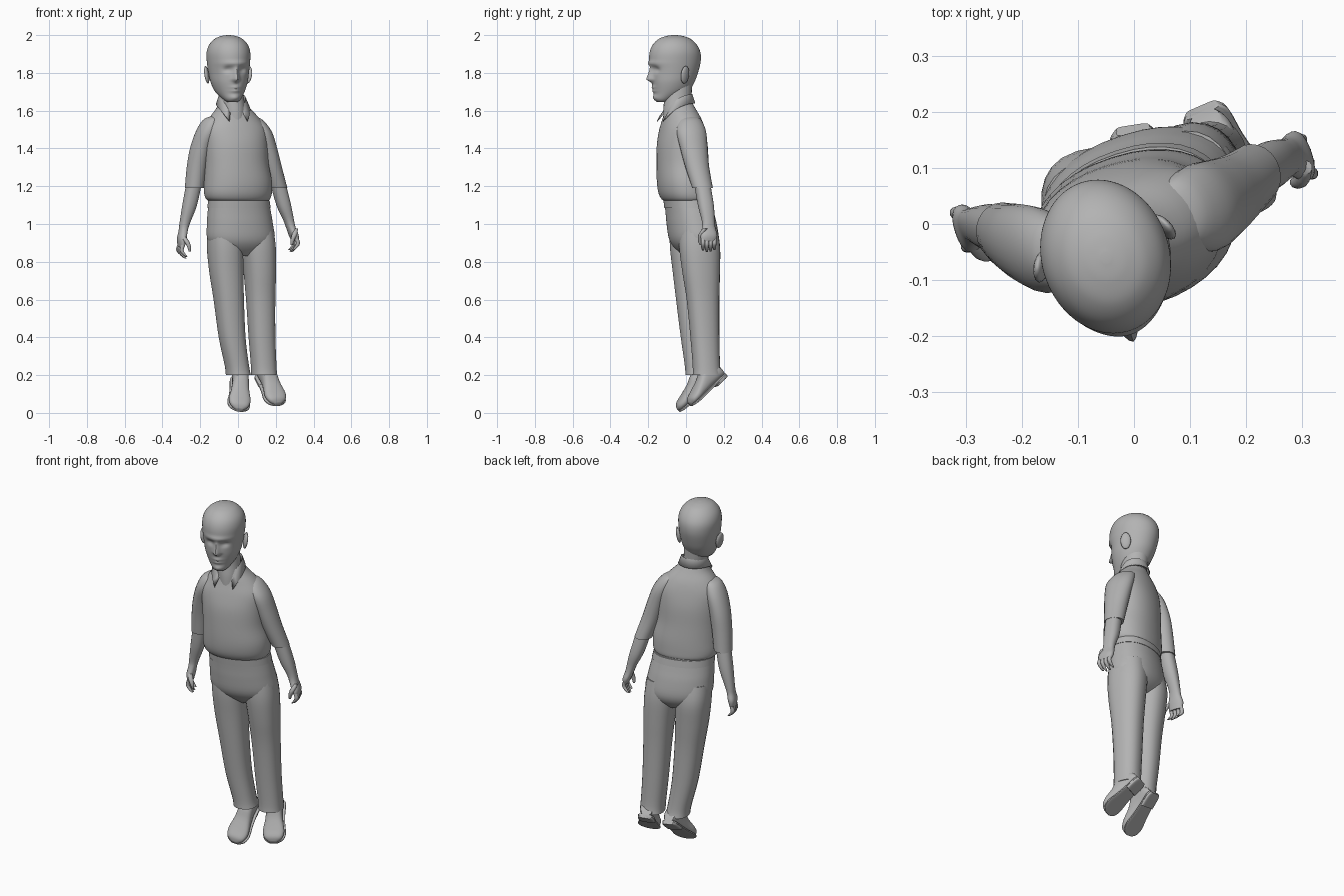
import bpy, bmesh, math
from mathutils import Matrix, Vector

if "Cube" in bpy.data.objects:
    bpy.data.objects.remove(bpy.data.objects["Cube"], do_unlink=True)

YAW = math.radians(18)  # the whole figure is turned slightly to its left

grey = bpy.data.materials.new("plain grey")
grey.use_nodes = True
grey.diffuse_color = (0.45, 0.45, 0.45, 1)
grey.node_tree.nodes["Principled BSDF"].inputs["Base Color"].default_value = grey.diffuse_color


def finish(name, bm, angle=50):
    """Turn a bmesh into a smooth shaded grey object."""
    bmesh.ops.recalc_face_normals(bm, faces=bm.faces)
    mesh = bpy.data.meshes.new(name)
    bm.to_mesh(mesh)
    bm.free()
    mesh.materials.append(grey)
    obj = bpy.data.objects.new(name, mesh)
    bpy.context.collection.objects.link(obj)
    bpy.ops.object.select_all(action='DESELECT')
    obj.select_set(True)
    bpy.context.view_layer.objects.active = obj
    bpy.ops.object.shade_smooth_by_angle(angle=math.radians(angle))
    return obj


def smooth_rows(rows, steps):
    """Catmull-Rom interpolation between cross-section rows."""
    rows = [Vector(r) for r in rows]
    result = []
    for i in range(len(rows) - 1):
        a, b, c, d = rows[max(i - 1, 0)], rows[i], rows[i + 1], rows[min(i + 2, len(rows) - 1)]
        for k in range(steps):
            t = k / steps
            result.append(b + (c - a) * (t / 2) + (a * 2 - b * 5 + c * 4 - d) * (t * t / 2)
                          + (b * 3 - a - c * 3 + d) * (t ** 3 / 2))
    return result + [rows[-1]]


def loft(name, rows, sides=24, steps=4, power=2, yaw=YAW, frame=None, warp=None):
    """Skin rings given as (height, centre x, centre y, half width, half depth)."""
    bm = bmesh.new()
    turn = Matrix.Rotation(yaw, 3, 'Z')
    rings = []
    for z, cx, cy, rx, ry in smooth_rows(rows, steps):
        ring = []
        for i in range(sides):
            a = math.tau * i / sides
            c, s = math.cos(a), math.sin(a)
            edge = Vector((math.copysign(abs(c) ** (2 / power), c) * rx,
                           math.copysign(abs(s) ** (2 / power), s) * ry, 0))
            co = turn @ edge + Vector((cx, cy, z))
            if warp:
                co = warp(co)
            ring.append(bm.verts.new(frame @ co if frame else co))
        rings.append(ring)
    for low, high in zip(rings, rings[1:]):
        for i in range(sides):
            j = (i + 1) % sides
            bm.faces.new((low[i], low[j], high[j], high[i]))
    bm.faces.new(rings[0])
    bm.faces.new(rings[-1])
    return finish(name, bm)


def bump(value, width):
    return math.exp(-(value / width) ** 2)


def face_shape(co):
    """Push nose, brow, lips and chin out of the head and press the eyes in."""
    x, y, z = co
    if y < 0:
        ramp = (1.84 - z) / 0.075 if z > 1.765 else (z - 1.745) / 0.02
        y -= 0.034 * max(0, ramp) * bump(x, 0.009 + 0.009 * max(0, min(1, ramp)))
        y -= 0.008 * bump(x, 0.07) * bump(z - 1.85, 0.013)
        y += 0.014 * bump(abs(x) - 0.04, 0.022) * bump(z - 1.818, 0.016)
        for lip in (1.723, 1.704):
            y -= 0.008 * bump(x, 0.026) * bump(z - lip, 0.007)
        y -= 0.009 * bump(x, 0.03) * bump(z - 1.668, 0.015)
    return Vector((x, y, z))


# Head, from (height, front, back, half width)
head_frame = Matrix.Translation((-0.05, -0.06, 0)) @ Matrix.Rotation(YAW, 4, 'Z')
profile = [(1.645, -.095, -.04, .025), (1.66, -.108, -.01, .045), (1.7, -.115, .07, .076),
           (1.75, -.124, .105, .096), (1.8, -.128, .125, .105), (1.86, -.137, .14, .112),
           (1.91, -.134, .138, .113), (1.95, -.117, .118, .1), (1.98, -.085, .085, .072),
           (1.995, -.045, .045, .038), (2, -.01, .01, .008)]
loft("head", [(z, 0, (f + b) / 2, w, (b - f) / 2) for z, f, b, w in profile],
     sides=96, steps=7, yaw=0, frame=head_frame, warp=face_shape)

# Ears
for side, label in ((1, "left"), (-1, "right")):
    bm = bmesh.new()
    bmesh.ops.create_uvsphere(bm, u_segments=16, v_segments=10, radius=1)
    place = (head_frame @ Matrix.Translation((side * 0.115, 0.02, 1.79))
             @ Matrix.Rotation(side * 0.45, 4, 'Z') @ Matrix.Rotation(side * 0.15, 4, 'Y')
             @ Matrix.Diagonal((0.012, 0.028, 0.047, 1)))
    bmesh.ops.transform(bm, matrix=place, verts=bm.verts)
    finish(label + "_ear", bm)

# Neck
loft("neck", [(1.52, -.02, -.045, .06, .075), (1.6, -.025, -.045, .064, .076),
              (1.67, -.035, -.043, .066, .073), (1.76, -.045, -.04, .068, .075)])

# Shirt body
loft("shirt", [(1.12, .003, .005, .155, .11), (1.135, 0, 0, .174, .124), (1.17, 0, -.007, .183, .132),
               (1.23, 0, -.012, .182, .135), (1.32, -.008, -.018, .172, .132),
               (1.42, -.012, -.02, .172, .127), (1.5, -.015, -.02, .17, .112),
               (1.56, -.02, -.022, .135, .095), (1.61, -.025, -.03, .092, .078),
               (1.64, -.03, -.035, .072, .068)], sides=36, power=2.2)

# Shirt collar, a folded strip open at the throat
bm = bmesh.new()
collar_frame = Matrix.Translation((-0.03, -0.037, 0)) @ Matrix.Rotation(YAW, 4, 'Z')
strip = []
COUNT = 24
for i in range(COUNT + 1):
    t = 2 * i / COUNT - 1
    a = t * math.radians(155)
    lean = t ** 4
    column = []
    for radius, z in ((0.066, 1.645 - 0.07 * lean), (0.071, 1.688 - 0.09 * lean),
                      (0.086 + 0.032 * lean, 1.64 - 0.095 * lean)):
        co = Vector((math.sin(a) * radius, math.cos(a) * radius, z))
        column.append(bm.verts.new(collar_frame @ co))
    strip.append(column)
for left, right in zip(strip, strip[1:]):
    for k in range(2):
        bm.faces.new((left[k], right[k], right[k + 1], left[k + 1]))
collar = finish("collar", bm)
collar.modifiers.new("cloth thickness", 'SOLIDIFY').thickness = 0.005

# Sleeves
loft("right_sleeve", [(1.57, -.125, -.05, .02, .03), (1.55, -.14, -.05, .045, .06),
                      (1.49, -.165, -.047, .056, .078), (1.4, -.197, -.035, .056, .072),
                      (1.3, -.217, -.025, .054, .062), (1.19, -.231, -.016, .05, .055)])
loft("left_sleeve", [(1.57, .07, .02, .02, .03), (1.55, .085, .022, .045, .06),
                     (1.49, .12, .028, .056, .08), (1.4, .15, .042, .056, .074),
                     (1.3, .178, .06, .054, .064), (1.19, .213, .088, .048, .055)])

# Forearms running into palms
loft("right_forearm", [(1.23, -.23, -.015, .04, .042), (1.1, -.256, -.006, .038, .041),
                       (1, -.283, -.002, .026, .032), (.96, -.291, -.005, .022, .034),
                       (.92, -.298, -.008, .022, .044), (.88, -.3, -.01, .014, .038)], power=2.3)
loft("left_forearm", [(1.23, .208, .083, .04, .042), (1.1, .242, .105, .038, .042),
                      (1.02, .268, .117, .027, .034), (.98, .28, .12, .023, .036),
                      (.94, .295, .121, .022, .046), (.91, .302, .12, .014, .04)], power=2.3)

# Fingers and thumbs curling inwards
for side, label, palm in ((-1, "right", Vector((-.3, -.01, .89))), (1, "left", Vector((.3, .12, .925)))):
    across = Vector((-math.sin(YAW), math.cos(YAW), 0))
    inward = Vector((-side, 0, 0))
    for n in range(4):
        root = palm + across * (n - 1.5) * 0.021
        reach = 0.075 - 0.008 * abs(n - 1.3)
        path = [(0, 0, .011), (.45, -.008, .011), (.8, .006, .009), (1, .02, .005)]
        rows = []
        for part, curl, radius in path:
            p = root + inward * curl
            rows.append((p.z - reach * part, p.x, p.y, radius, radius))
        loft(f"{label}_finger_{n + 1}", rows, sides=10, steps=3)
    rows = []
    for drop, forward, curl, radius in ((-.05, .02, 0, .012), (-.02, .042, .014, .014),
                                        (.01, .048, .026, .011), (.035, .046, .03, .006)):
        p = palm - across * forward + inward * curl
        rows.append((p.z - drop, p.x, p.y, radius, radius))
    loft(label + "_thumb", rows, sides=10, steps=3)

# Trousers: hips, waistband and two legs
loft("trouser_hips", [(1.13, .004, .008, .16, .116), (1.06, .007, .02, .171, .12),
                      (1, .01, .03, .178, .124), (.92, .016, .042, .182, .122),
                      (.87, .02, .05, .15, .1), (.83, .025, .055, .07, .06)], sides=36, power=2.2)
loft("waistband", [(1.125, .004, .009, .166, .121), (1.085, .006, .015, .17, .122)],
     sides=36, power=2.2, steps=1)
loft("right_trouser_leg", [(.98, -.068, .015, .09, .1), (.88, -.069, .025, .092, .11),
                           (.75, -.062, .03, .088, .1), (.6, -.049, .036, .078, .088),
                           (.4, -.031, .05, .069, .077), (.25, -.006, .066, .062, .072),
                           (.2, .002, .073, .064, .076)], power=2.3)
loft("left_trouser_leg", [(.98, .095, .065, .088, .1), (.88, .106, .072, .09, .108),
                          (.75, .115, .08, .083, .1), (.6, .12, .09, .075, .086),
                          (.4, .127, .1, .069, .076), (.25, .136, .108, .066, .072),
                          (.2, .138, .112, .067, .076)], power=2.3)

# Shoes hang toes down, each with a sole and a heel block
for label, heel, toe in (("right", (0, .165, .187), (.005, -.04, .012)),
                         ("left", (.122, .2, .203), (.212, .027, .042))):
    heel, toe = Vector(heel), Vector(toe)
    along = toe - heel
    length = along.length
    along.normalize()
    side = along.cross(Vector((math.sin(YAW), -math.cos(YAW), 1))).normalized()
    up = side.cross(along)
    frame = Matrix((side, up, along)).transposed().to_4x4()
    frame.translation = heel
    shape = [(0, .028, .05), (.08, .04, .085), (.32, .042, .105), (.55, .048, .074),
             (.78, .058, .05), (.93, .046, .036), (1, .018, .016)]
    loft(label + "_shoe", [(s * length, 0, h / 2, w, h / 2) for s, w, h in shape],
         power=2.6, yaw=0, frame=frame)
    loft(label + "_sole", [(s * length, 0, -.001, w + .004, .006) for s, w, h in shape],
         power=5, yaw=0, frame=frame)
    loft(label + "_heel", [(s * length, 0, -.006, w + .002, .012) for s, w, h in shape[:3]],
         power=5, yaw=0, frame=frame)
